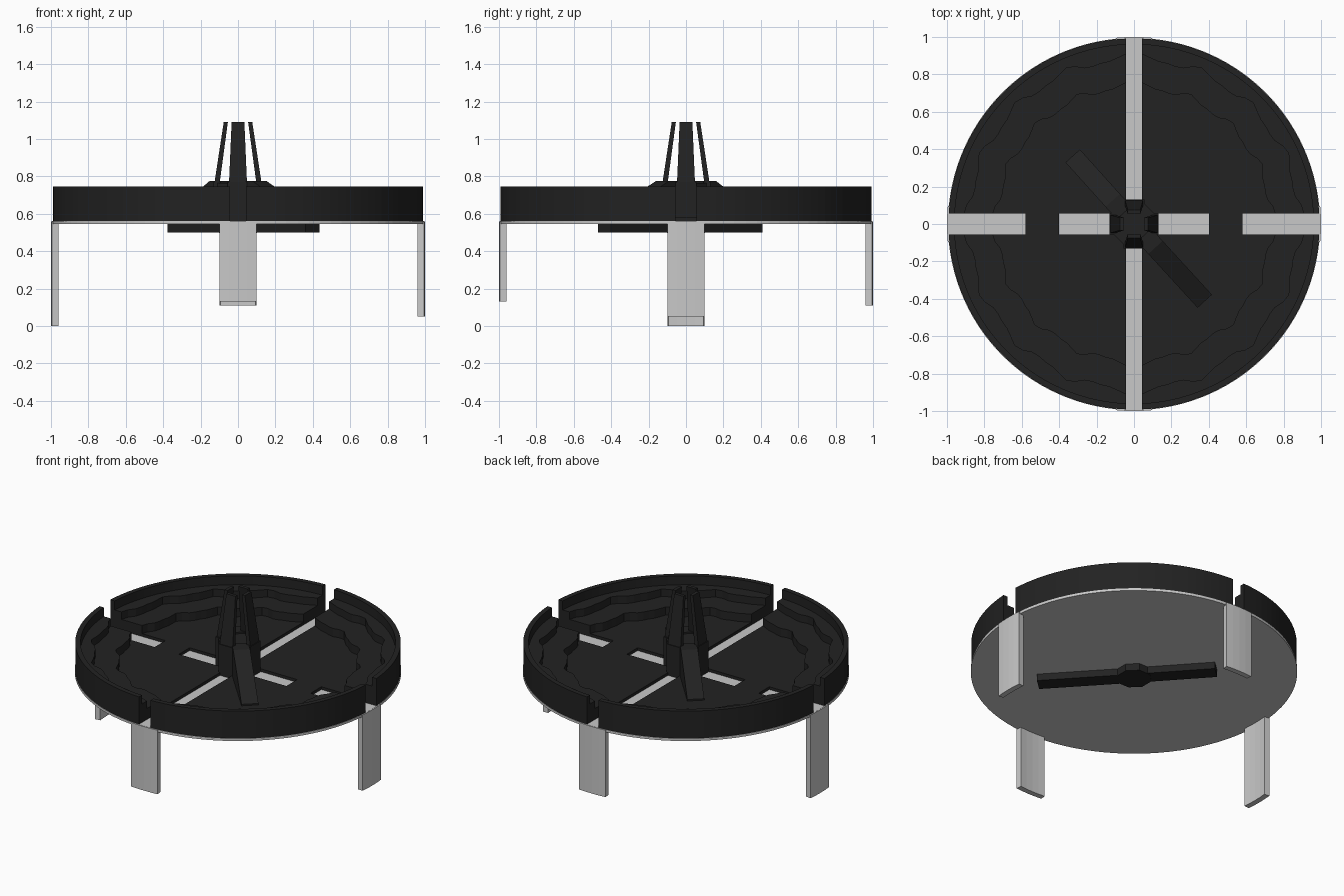
import bpy, bmesh, math
from mathutils import Matrix, Vector

if "Cube" in bpy.data.objects:
    bpy.data.objects.remove(bpy.data.objects["Cube"])


def material(name, v):
    m = bpy.data.materials.new(name)
    m.diffuse_color = (v, v, v, 1)
    m.use_nodes = True
    m.node_tree.nodes["Principled BSDF"].inputs["Base Color"].default_value = m.diffuse_color
    return m


BLACK = material("black plastic", 0.016)
LIGHT = material("light grey plastic", 0.58)


def make(name, bm, mat, smooth=False):
    bmesh.ops.recalc_face_normals(bm, faces=bm.faces)
    me = bpy.data.meshes.new(name)
    bm.to_mesh(me)
    bm.free()
    me.materials.append(mat)
    ob = bpy.data.objects.new(name, me)
    bpy.context.collection.objects.link(ob)
    if smooth:
        bpy.context.view_layer.objects.active = ob
        ob.select_set(True)
        bpy.ops.object.shade_smooth_by_angle(angle=math.radians(20))
        ob.select_set(False)
    return ob


def loft(name, bottom, top, mat, turn=0.0):
    """Closed solid between two loops of 3D points, turned about z."""
    bm = bmesh.new()
    rot = Matrix.Rotation(turn, 3, 'Z')
    a = [bm.verts.new(rot @ Vector(p)) for p in bottom]
    b = [bm.verts.new(rot @ Vector(p)) for p in top]
    n = len(a)
    bm.faces.new(a)
    bm.faces.new(b)
    for i in range(n):
        j = (i + 1) % n
        bm.faces.new((a[i], a[j], b[j], b[i]))
    return make(name, bm, mat)


def prism(name, loop, z0, z1, mat, turn=0.0):
    return loft(name, [(x, y, z0) for x, y in loop], [(x, y, z1) for x, y in loop], mat, turn)


def rect(x0, x1, hw):
    return [(x0, -hw), (x1, -hw), (x1, hw), (x0, hw)]


def circle(r, n, off=0.0):
    return [(r * math.cos(2 * math.pi * i / n + off), r * math.sin(2 * math.pi * i / n + off))
            for i in range(n)]


# base plate
plate = prism("base_plate", circle(0.995, 96), 0.545, 0.561, LIGHT)

# four stepped tray quarters, separated by straight slots
SX, SY, R = 0.043, 0.057, 0.992
FLOOR, LOW, HIGH, TOP, BASE = 0.58, 0.635, 0.685, 0.745, 0.56


def wave(mid, amp, k):
    return lambda a: mid + amp * math.cos(k * a) + 0.4 * amp * math.sin(2 * k * a + 1)


def const(r):
    return lambda a: r


w1, w2, w3 = wave(0.735, 0.016, 16), wave(0.885, 0.018, 16), const(0.96)
PROFILE = [(w1, FLOOR), (w1, LOW), (w2, LOW), (w2, HIGH),
           (w3, HIGH), (w3, TOP), (const(R), TOP), (const(R), BASE)]


def tray_quarter(name, sx, sy, n=28):
    bm = bmesh.new()
    c_top = bm.verts.new((sx * SX, sy * SY, FLOOR))
    c_bot = bm.verts.new((sx * SX, sy * SY, BASE))
    rows = []
    for fn, z in PROFILE:
        row = []
        for i in range(n + 1):
            r = fn(math.pi / 2 * i / n)
            a0, a1 = math.asin(SY / r), math.acos(SX / r)
            a = a0 + (a1 - a0) * i / n
            row.append(bm.verts.new((sx * r * math.cos(a), sy * r * math.sin(a), z)))
        rows.append(row)
    for p, q in zip(rows, rows[1:]):
        for i in range(n):
            bm.faces.new((p[i], p[i + 1], q[i + 1], q[i]))
    for i in range(n):
        bm.faces.new((c_top, rows[0][i], rows[0][i + 1]))
        bm.faces.new((c_bot, rows[-1][i + 1], rows[-1][i]))
    for i in (0, n):
        bm.faces.new([c_top] + [r[i] for r in rows] + [c_bot])
    make(name, bm, BLACK)


for i, (sx, sy) in enumerate([(1, 1), (-1, 1), (-1, -1), (1, -1)]):
    tray_quarter(f"tray_quarter_{i + 1}", sx, sy)

# bridges across the wide slot
for side, turn in (("right", 0), ("left", math.pi)):
    prism(f"slot_bridge_{side}", rect(0.40, 0.58, SY), BASE, FLOOR, BLACK, turn)

# curved legs with different lengths
arc = [-0.098 + 0.049 * i for i in range(5)]
leg_loop = [(math.cos(a), math.sin(a)) for a in arc] + \
           [(0.964 * math.cos(a), 0.964 * math.sin(a)) for a in reversed(arc)]
for i, (side, z) in enumerate([("right", 0.05), ("back", 0.11), ("left", 0.0), ("front", 0.13)]):
    prism(f"{side}_leg", leg_loop, z, 0.56, LIGHT, i * math.pi / 2)

# central hub and four leaning prongs
prism("hub", circle(0.125, 8, math.pi / 8), BASE, 0.765, BLACK)
for i in range(4):
    t = i * math.pi / 2
    prism(f"prong_foot_{i + 1}", rect(0.09, 0.13, 0.055), BASE, 0.77, BLACK, t)
    loft(f"prong_{i + 1}",
         [(x, y, 0.765) for x, y in rect(0.098, 0.126, 0.048)],
         [(x, y, 1.092) for x, y in rect(0.054, 0.076, 0.034)], BLACK, t)

# sloping ridges over the tray and the blade under the plate
for side, turn, ridge, blade in (("front", math.radians(-47.5), 0.56, 0.59),
                                 ("back", math.radians(132), 0.49, 0.505)):
    hw = 0.052
    prof = [(0.08, BASE), (ridge, BASE), (ridge, 0.59), (0.17, 0.775), (0.08, 0.775)]
    loft(f"{side}_ridge", [(x, -hw, z) for x, z in prof], [(x, hw, z) for x, z in prof],
         BLACK, turn)
    prism(f"{side}_blade", rect(0.0, blade, hw), 0.50, 0.546, BLACK, turn)
prism("blade_hub", circle(0.11, 8, math.pi / 8), 0.498, 0.546, BLACK)
